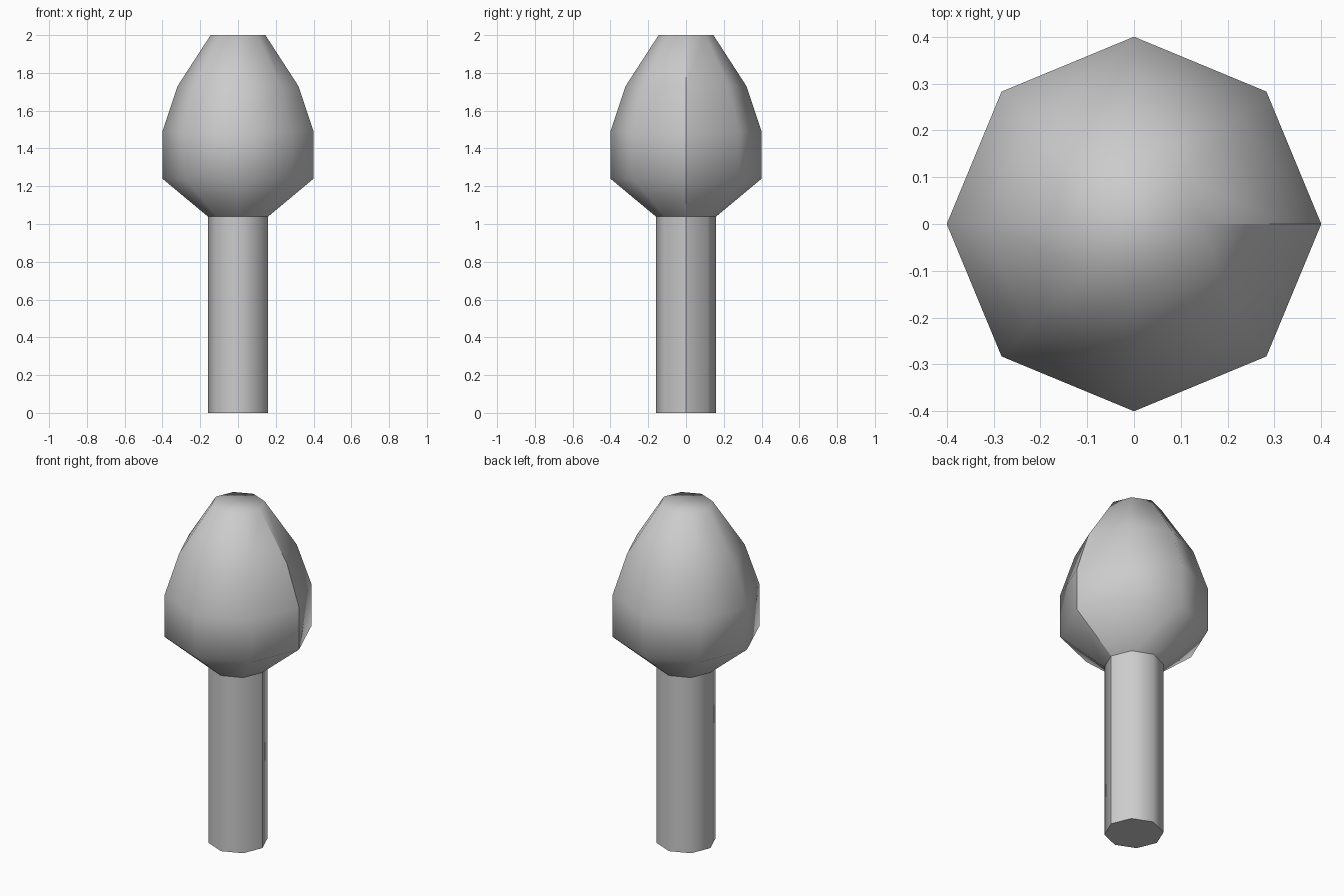
import bpy, bmesh
from math import cos, sin, tau

if "Cube" in bpy.data.objects:
    bpy.data.objects.remove(bpy.data.objects["Cube"])

SIDES = 8


def lathe(name, profile, cap_bottom, cap_top, sharp_cap):
    """Revolve (radius, z) points into a smooth eight-sided part with a seam at +x."""
    bm = bmesh.new()
    rings = [[bm.verts.new((r * cos(tau * i / SIDES), r * sin(tau * i / SIDES), z))
              for i in range(SIDES)] for r, z in profile]
    for low, high in zip(rings, rings[1:]):
        for i in range(SIDES):
            j = (i + 1) % SIDES
            bm.faces.new((low[i], low[j], high[j], high[i]))
        bm.edges.get((low[0], high[0])).smooth = False
    caps = []
    if cap_bottom:
        caps.append(bm.faces.new(rings[0][::-1]))
    if cap_top:
        caps.append(bm.faces.new(rings[-1]))
    for face in bm.faces:
        face.smooth = True
    if sharp_cap:
        for cap in caps:
            for edge in cap.edges:
                edge.smooth = False
    mesh = bpy.data.meshes.new(name)
    bm.to_mesh(mesh)
    bm.free()
    obj = bpy.data.objects.new(name, mesh)
    bpy.context.collection.objects.link(obj)
    return obj


# Straight trunk, closed underneath
lathe("trunk", [(0.16, 0), (0.16, 1.04)], True, False, True)

# Bulb-shaped crown with a softly shaded flat top
lathe("crown", [(0.16, 1.04), (0.40, 1.24), (0.40, 1.49), (0.32, 1.73), (0.145, 2.0)],
      False, True, False)
